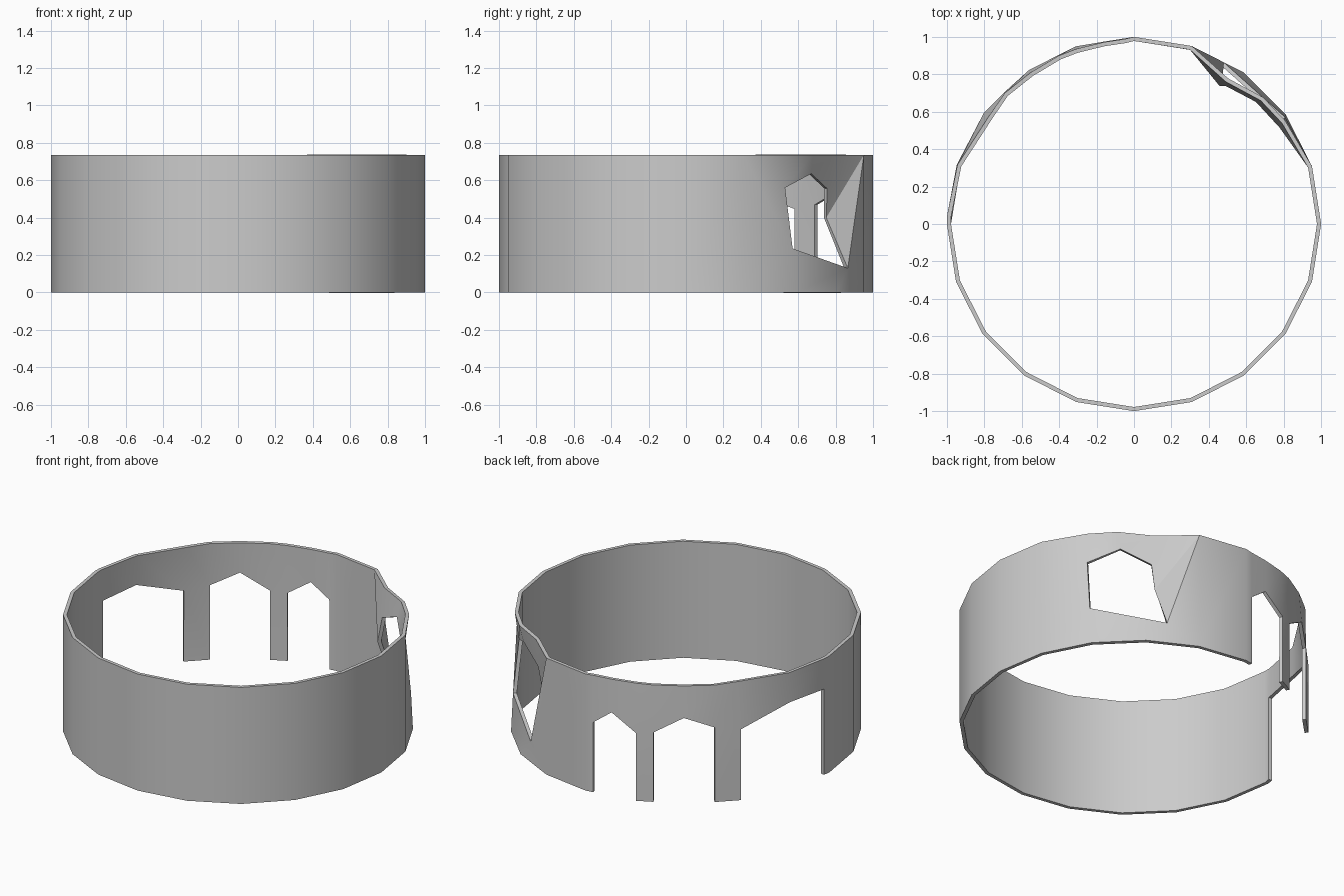
import bpy, bmesh, math
from mathutils import Vector

if "Cube" in bpy.data.objects:
    bpy.data.objects.remove(bpy.data.objects["Cube"])

H = 0.735       # wall height
WALL = 0.022    # wall thickness


def at(p, z, r=None):
    """Point on the 20-sided ring, p degrees from the back (+y) towards -x."""
    if r is None:
        r = math.cos(math.radians(9)) / math.cos(math.radians(p % 18 - 9))
    a = math.radians(p)
    return Vector((-r * math.sin(a), r * math.cos(a), z))


bm = bmesh.new()


def face(*pts):
    """Add a face that always points away from the ring's axis."""
    f = bm.faces.new([bm.verts.new(p) for p in pts])
    f.normal_update()
    c = f.calc_center_median()
    if f.normal.x * c.x + f.normal.y * c.y < 0:
        f.normal_flip()


def panel(a, b):
    face(at(a, 0), at(b, 0), at(b, H), at(a, H))


# plain wall panels: left, front, right, and one beside the doorways
for p in range(90, 288, 18):
    panel(p, p + 18)
panel(-18, 0)

# doorway wall: (angle, height of opening edge, rim radius)
cols = [(2.7, .44, .99), (9.5, .527, .985), (18.3, .428, .985),
        (24.1, .437, .985), (34.3, .54, .98), (44.6, .47, .983),
        (53.4, .447, .966), (71.5, .55, .995), (87.5, .54, 1.0)]
for (a, za, ra), (b, zb, rb) in zip(cols, cols[1:]):
    face(at(a, za), at(b, zb), at(b, H, rb), at(a, H, ra))
# pillars between the doorways
for i in (2, 5):
    (a, za, _), (b, zb, _) = cols[i], cols[i + 1]
    face(at(a, 0), at(b, 0), at(b, zb), at(a, za))
# narrow jambs at both ends
(a, za, ra), (b, zb, rb) = cols[0], cols[-1]
face(at(0, 0), at(a, 0), at(a, za), at(a, H, ra), at(0, H))
face(at(b, 0), at(90, 0), at(90, H), at(b, H, rb), at(b, zb))

# pressed-in wall around the broken window
T = [at(-18, H), Vector((.503, .778, H)), Vector((.69, .677, H)),
     Vector((.808, .552, H)), at(-72, H)]
B = [at(-18 * k, 0) for k in (1, 2, 3, 4)]
W = [Vector(v) for v in ((.794, .53, .56), (.664, .67, .635), (.503, .755, .555),
                         (.475, .75, .4), (.478, .865, .13), (.808, .57, .235))]
for f in ((T[0], T[1], W[2]), (T[1], T[2], W[1], W[2]), (T[2], T[3], W[0], W[1]),
          (T[3], T[4], W[0]), (T[4], B[3], W[5], W[0]), (B[3], B[2], W[5]),
          (B[2], B[1], W[4], W[5]), (B[1], B[0], W[4]), (B[0], T[0], W[4]),
          (T[0], W[3], W[4]), (T[0], W[2], W[3])):
    face(*f)

bmesh.ops.remove_doubles(bm, verts=bm.verts, dist=0.0005)
mesh = bpy.data.meshes.new("ring_wall")
bm.to_mesh(mesh)
bm.free()
wall = bpy.data.objects.new("ring_wall", mesh)
bpy.context.collection.objects.link(wall)

# wall thickness, grown inwards
mod = wall.modifiers.new("thickness", 'SOLIDIFY')
mod.thickness = WALL
mod.offset = -1

bpy.context.view_layer.objects.active = wall
wall.select_set(True)
bpy.ops.object.modifier_apply(modifier=mod.name)
bpy.ops.object.shade_smooth_by_angle(angle=math.radians(30))
